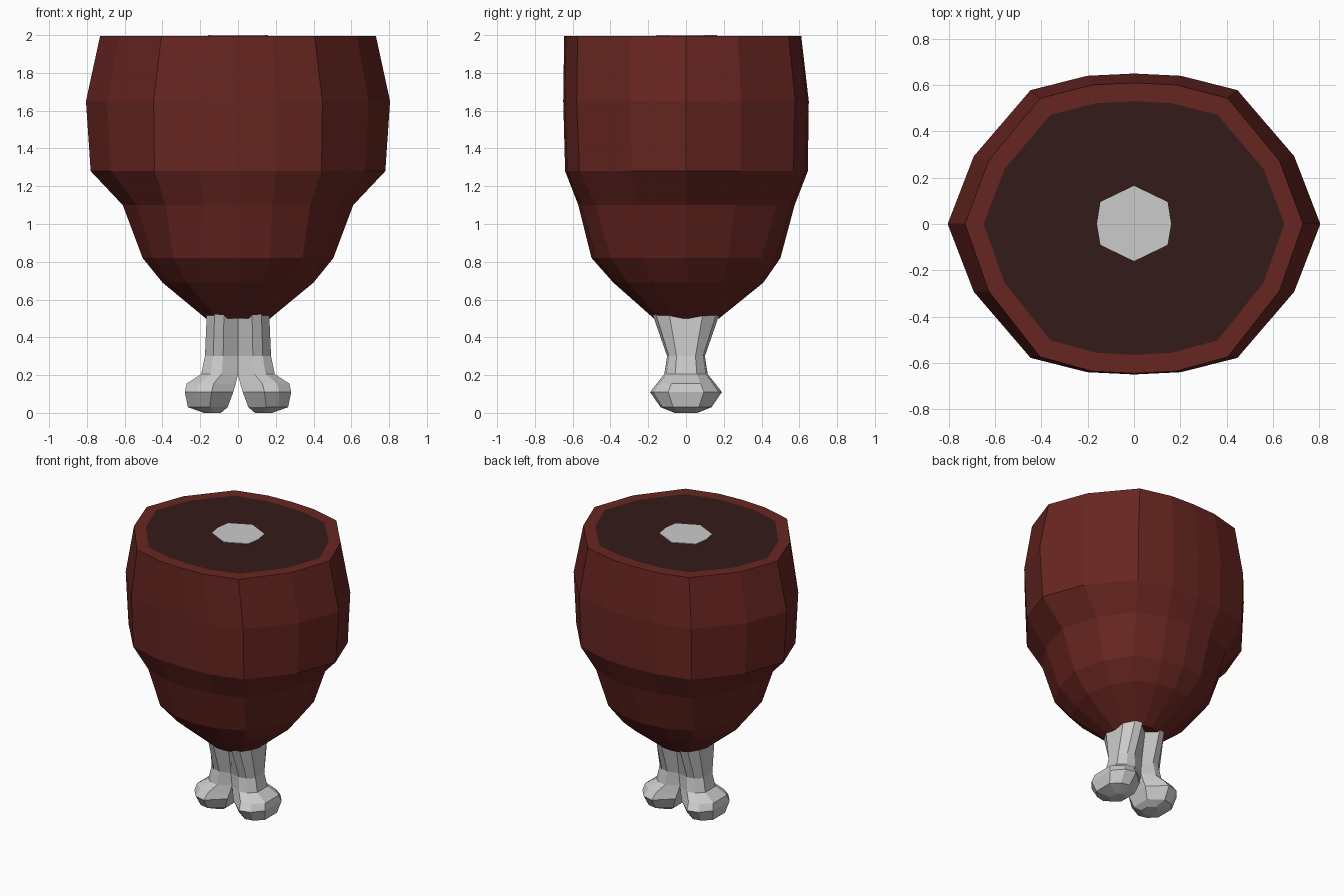
import bpy, bmesh, math

if "Cube" in bpy.data.objects:
    bpy.data.objects.remove(bpy.data.objects["Cube"])


def material(name, rgb):
    m = bpy.data.materials.new(name)
    m.diffuse_color = (*rgb, 1)
    m.use_nodes = True
    m.node_tree.nodes["Principled BSDF"].inputs["Base Color"].default_value = m.diffuse_color
    return m


def make(name, rings, mats=(), cap_top=True, mirror=False):
    """Skin a stack of equal-length rings, optionally with a mirrored copy."""
    bm = bmesh.new()
    for s in ((1, -1) if mirror else (1,)):
        loops = [[bm.verts.new((s * x, y, z)) for x, y, z in r] for r in rings]
        n = len(loops[0])
        for a, b in zip(loops, loops[1:]):
            for i in range(n):
                j = (i + 1) % n
                bm.faces.new((a[i], a[j], b[j], b[i]))
        bm.faces.new(loops[0][::-1])
        if cap_top:
            bm.faces.new(loops[-1])
    bmesh.ops.recalc_face_normals(bm, faces=bm.faces)
    me = bpy.data.meshes.new(name)
    bm.to_mesh(me)
    bm.free()
    for m in mats:
        me.materials.append(m)
    ob = bpy.data.objects.new(name, me)
    bpy.context.collection.objects.link(ob)
    return ob


def meat_ring(z, rx, front, back, k):
    # k blends from a boxy outline (0) to a rounder one (1)
    quarter = [(1, 0), (.86 + .03 * k, .45), (.555 + .12 * k, .89 - .09 * k),
               (.25 + .08 * k, .985 - .03 * k), (0, 1)]
    q = quarter + [(-x, y) for x, y in quarter[-2::-1]]
    half = q[-2:0:-1]
    return ([(x * rx, y * back, z) for x, y in q]
            + [(x * rx, -y * front, z) for x, y in half])


red = material("meat_red", (.137, .019, .015))
dark = material("cut_dark", (.036, .011, .011))

# meat body with its pale rim
profile = [(.50, .17, .17, .175, 1), (.69, .40, .385, .41, 1),
           (.82, .505, .50, .50, 1), (1.10, .61, .57, .575, .6),
           (1.28, .78, .64, .645, .1), (1.65, .805, .65, .65, 0),
           (1.996, .73, .645, .61, 0), (1.996, .65, .565, .53, 0)]
make("meat", [meat_ring(*p) for p in profile], [red], cap_top=False)

# dark cut face
cut = make("cut_face", [meat_ring(1.99, .65, .565, .53, 0),
                        meat_ring(1.996, .65, .565, .53, 0)], [dark])

# bone end showing in the cut
end = [(.16, 0), (.145, .095), (0, .165), (-.145, .095),
       (-.16, 0), (-.145, -.09), (0, -.16), (.145, -.09)]
make("bone_end", [[(x, y, z) for x, y in end] for z in (1.985, 2.0)])


# lower bone: two mirrored lobes with a groove between them
def lobe_ring(z, x0, x1, y, inner):
    w = x1 - x0
    return [(x1, -y * .5, z), (x1, y * .5, z), (x0 + w * .75, y * .9, z),
            (x0 + w * .45, y, z), (x0, y * inner, z), (x0, -y * inner, z),
            (x0 + w * .45, -y, z), (x0 + w * .75, -y * .9, z)]


lobe = [(.005, .09, .18, .06, .5), (.03, .055, .265, .135, .5),
        (.11, .025, .282, .19, .45), (.155, .012, .272, .155, .5),
        (.205, 0, .195, .115, .6), (.30, 0, .175, .10, .8),
        (.53, 0, .165, .18, .65)]
rings = [lobe_ring(*p) for p in lobe]
rings[0] = [(x, y, z - .005) for x, y, z in rings[0]]
make("lower_bone", rings, mirror=True)
